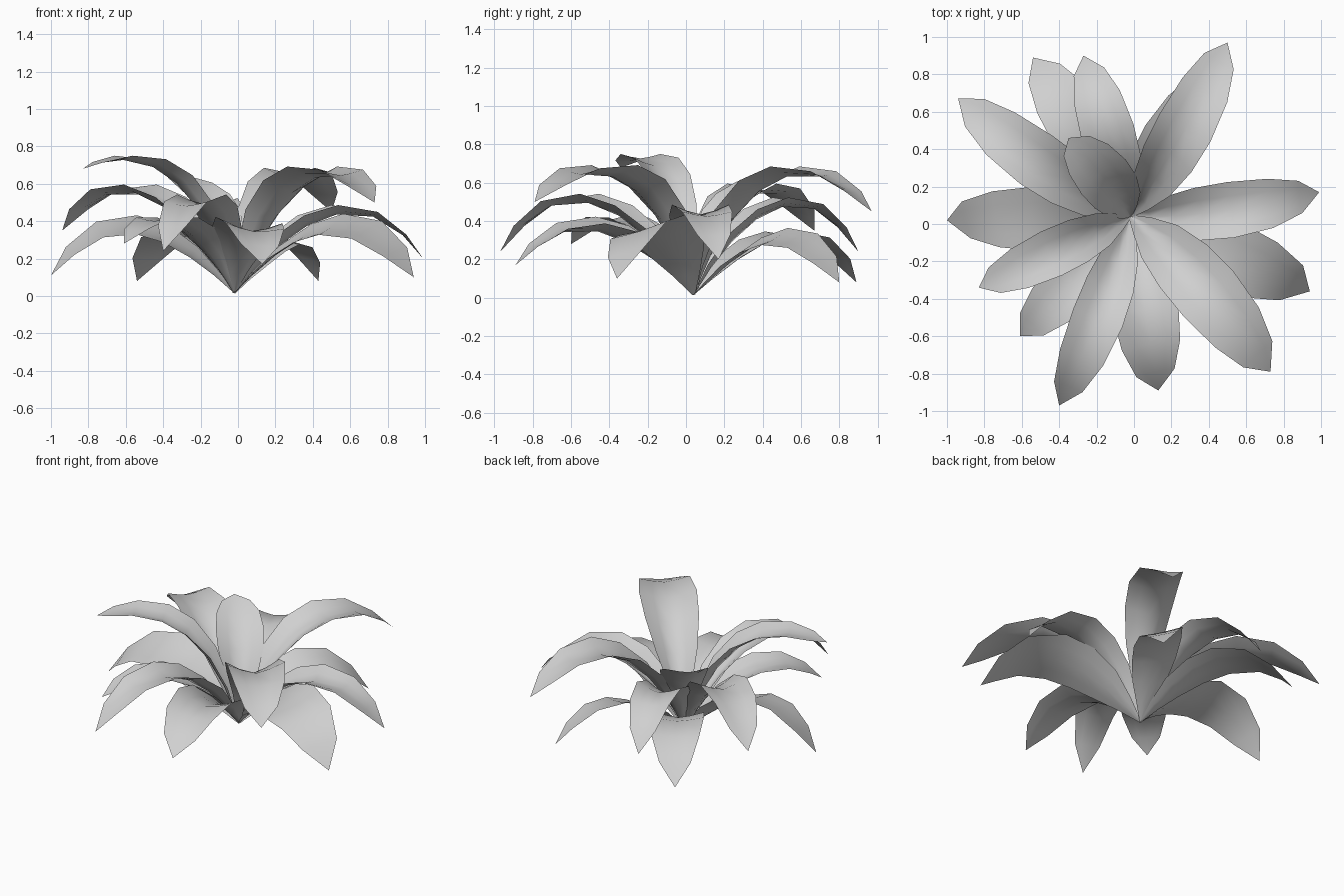
import bpy
from mathutils import Vector

cube = bpy.data.objects.get("Cube")
if cube:
    bpy.data.objects.remove(cube, do_unlink=True)

# Single matte grey for all the foliage
leaf_grey = bpy.data.materials.new("leaf_grey")
leaf_grey.use_nodes = True
grey = (0.63, 0.63, 0.63, 1.0)
leaf_grey.diffuse_color = grey
shader = leaf_grey.node_tree.nodes["Principled BSDF"]
shader.inputs["Base Color"].default_value = grey
shader.inputs["Roughness"].default_value = 0.8

CROWN = Vector((-0.02, 0.04, 0.015))
UP = Vector((0, 0, 1))

# Shared outline of a blade: position along the midrib, relative width
OUTLINE = [(0, .04), (.13, .36), (.27, .72), (.42, .94), (.57, 1),
           (.75, .88), (.9, .58), (1, 0)]
ACROSS = (-1, -.5, 0, .5, 1)


def midrib(tip, peak, sway):
    """Control points of an arch; tall leaves leave the crown more steeply."""
    rise = peak * (0.35 + 0.95 * peak)
    crest = (peak - 0.288 * rise - 0.216 * tip.z) / 0.432
    points = [CROWN]
    for share, height in ((0.25, rise), (0.65, crest)):
        point = CROWN.lerp(tip, share) + sway
        point.z = height
        points.append(point)
    return points + [tip]


def along(points, t):
    """Position and direction on the cubic arch."""
    a, b, c, d = points
    s = 1 - t
    position = a * s**3 + b * (3 * s * s * t) + c * (3 * s * t * t) + d * t**3
    tangent = (b - a) * (s * s) + (c - b) * (2 * s * t) + (d - c) * (t * t)
    return position, tangent.normalized()


def build_leaf(name, tip, peak, width, bend, fold, roll):
    """A thin arched blade, folded at the crown and opening flat at the tip."""
    tip = Vector(tip)
    reach = tip - CROWN
    side = UP.cross(Vector((reach.x, reach.y, 0))).normalized()
    points = midrib(tip, peak, side * bend * 1.3)
    verts, faces = [], []
    for t, share in OUTLINE[:-1]:
        position, tangent = along(points, t)
        normal = tangent.cross(side).normalized()
        half = width * share / 2
        for u in ACROSS:
            lift = fold * (1 - t) * abs(u) ** 1.4 + roll * u
            verts.append(position + side * (u * half) + normal * (half * lift))
    verts.append(tip)

    n = len(ACROSS)
    rows = len(OUTLINE) - 1
    for r in range(rows - 1):
        for k in range(n - 1):
            i = r * n + k
            faces.append((i, i + n, i + n + 1, i + 1))
    last = (rows - 1) * n
    for k in range(n - 1):
        faces.append((last + k, len(verts) - 1, last + k + 1))

    mesh = bpy.data.meshes.new(name)
    mesh.from_pydata(verts, [], faces)
    # The upper side faces the sky
    if sum(p.normal.z * p.area for p in mesh.polygons) < 0:
        mesh.flip_normals()
    for polygon in mesh.polygons:
        polygon.use_smooth = True
    mesh.materials.append(leaf_grey)
    leaf = bpy.data.objects.new(name, mesh)
    bpy.context.collection.objects.link(leaf)


# Name, tip, arch height, width, sideways bend, fold, sideways roll
LEAVES = [
    ("leaf_left", (.99, .17, .2), .44, .3, -.035, .8, 0),
    ("leaf_left_front_low", (.94, -.36, .1), .37, .38, .01, .2, .3),
    ("leaf_left_front_high", (.73, -.79, .5), .64, .36, .035, .8, 0),
    ("leaf_left_back_high", (.5, .97, .45), .64, .31, -.025, .8, 0),
    ("leaf_left_back_low", (.43, .8, .08), .31, .3, .03, .2, .3),
    ("leaf_back", (-.27, .9, .24), .48, .29, -.01, .8, 0),
    ("leaf_right_back_low", (-.54, .89, .08), .32, .34, -.02, .4, 0),
    ("leaf_right_back_high", (-.94, .67, .35), .55, .31, .035, .8, 0),
    ("leaf_right", (-1, .02, .11), .37, .34, 0, .2, -.3),
    ("leaf_right_front_high", (-.83, -.34, .68), .7, .26, 0, .8, 0),
    ("leaf_right_front_low", (-.61, -.6, .28), .39, .3, .01, .6, 0),
    ("leaf_front_high", (-.4, -.97, .24), .5, .28, .03, .8, 0),
    ("leaf_front_low", (.13, -.89, .17), .35, .36, 0, .8, -.1),
    ("leaf_inner_young", (-.35, .46, .65), .52, .3, -.02, .8, 0),
]
for spec in LEAVES:
    build_leaf(*spec)
